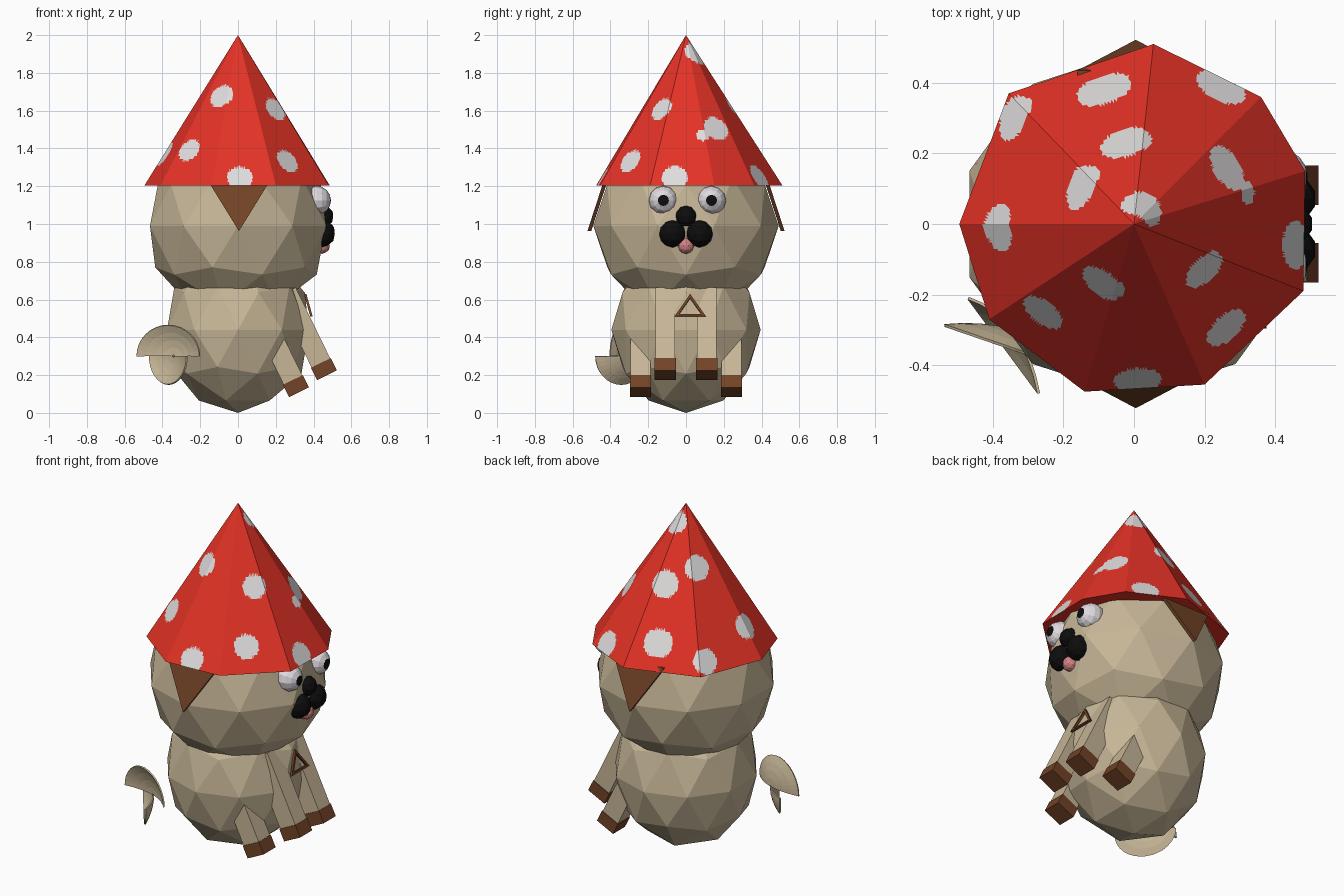
import bpy, bmesh, math
from mathutils import Vector, Matrix

if "Cube" in bpy.data.objects:
    bpy.data.objects.remove(bpy.data.objects["Cube"])


def material(name, rgb):
    m = bpy.data.materials.new(name)
    m.diffuse_color = (*rgb, 1)
    m.use_nodes = True
    m.node_tree.nodes["Principled BSDF"].inputs["Base Color"].default_value = m.diffuse_color
    return m


BEIGE = material("beige fur", (0.57, 0.47, 0.31))
RED = material("red felt", (0.78, 0.032, 0.019))
SPOT = material("pale spot", (0.74, 0.72, 0.72))
BROWN = material("brown", (0.17, 0.056, 0.02))
BLACK = material("black", (0.004, 0.004, 0.004))
WHITE = material("eye white", (0.74, 0.70, 0.74))
PINK = material("pink", (0.66, 0.23, 0.23))


def finish(bm, name, *mats):
    mesh = bpy.data.meshes.new(name)
    bm.to_mesh(mesh)
    bm.free()
    for m in mats:
        mesh.materials.append(m)
    ob = bpy.data.objects.new(name, mesh)
    bpy.context.collection.objects.link(ob)
    return ob


def ball(name, loc, size, mat):
    bm = bmesh.new()
    bmesh.ops.create_icosphere(bm, subdivisions=2, radius=1)
    bmesh.ops.transform(bm, matrix=Matrix.LocRotScale(Vector(loc), None, Vector(size)), verts=bm.verts)
    return finish(bm, name, mat)


def prism(name, pts, offset, mat):
    """Flat polygon given thickness along an offset vector."""
    bm = bmesh.new()
    f = bm.faces.new([bm.verts.new(p) for p in pts])
    g = bmesh.ops.extrude_face_region(bm, geom=[f], use_keep_orig=True)
    bmesh.ops.translate(bm, vec=offset, verts=[v for v in g["geom"] if isinstance(v, bmesh.types.BMVert)])
    bmesh.ops.recalc_face_normals(bm, faces=bm.faces)
    return finish(bm, name, mat)


# Body and head
ball("body", (0, 0, 0.44), (0.395, 0.395, 0.44), BEIGE)
ball("head", (0, 0, 0.99), (0.49, 0.49, 0.49), BEIGE)

# Pointed hat: irregular nine-sided cone, finely cut so the spots are faces
rim = [(-0.495, 0), (-0.41, -0.27), (-0.14, -0.475), (0.2, -0.455), (0.48, -0.19),
       (0.485, 0.15), (0.36, 0.36), (0.055, 0.51), (-0.355, 0.37)]
bm = bmesh.new()
tip = bm.verts.new((0, 0, 2))
base = [bm.verts.new((x, y, 1.205)) for x, y in rim]
for i in range(9):
    bm.faces.new((tip, base[i], base[(i + 1) % 9]))
bmesh.ops.subdivide_edges(bm, edges=bm.edges[:], cuts=45, use_grid_fill=True)
spots = [(-0.08, 0.38, 0.08), (0.25, 0.39, 0.075), (-0.34, 0.3, 0.07), (-0.02, 0.23, 0.075),
         (-0.15, 0.11, 0.07), (0.03, 0.05, 0.065), (0.265, 0.16, 0.07), (0.325, 0.09, 0.035),
         (-0.39, -0.01, 0.07), (-0.26, -0.25, 0.065), (-0.09, -0.17, 0.067), (0.2, -0.13, 0.065),
         (0.26, -0.295, 0.067), (0.01, -0.44, 0.067), (0.46, -0.06, 0.07)]
centres = [(f, f.calc_center_median()) for f in bm.faces]
for x, y, r in spots:
    mid = min((c for _, c in centres), key=lambda c: (c.x - x) ** 2 + (c.y - y) ** 2)
    for f, c in centres:
        if (c - mid).length < r:
            f.material_index = 1
bmesh.ops.holes_fill(bm, edges=[e for e in bm.edges if e.is_boundary], sides=0)
bmesh.ops.recalc_face_normals(bm, faces=bm.faces)
finish(bm, "hat", RED, SPOT)

# Eyes with the pupil as the polar cap
for side, y in (("right", -0.12), ("left", 0.135)):
    bm = bmesh.new()
    bmesh.ops.create_uvsphere(bm, u_segments=12, v_segments=8, radius=0.077)
    for f in bm.faces:
        f.material_index = int(f.calc_center_median().z > 0.0715)
    bmesh.ops.transform(bm, matrix=Matrix.Translation((0.415, y, 1.125)) @ Matrix.Rotation(math.pi / 2, 4, 'Y'),
                        verts=bm.verts)
    finish(bm, side + "_eye", WHITE, BLACK)

# Muzzle
ball("nose", (0.45, 0, 1.04), (0.057, 0.057, 0.057), BLACK)
ball("right_cheek", (0.443, -0.072, 0.95), (0.073, 0.073, 0.075), BLACK)
ball("left_cheek", (0.443, 0.072, 0.95), (0.073, 0.073, 0.075), BLACK)
ball("tongue", (0.445, 0, 0.885), (0.043, 0.043, 0.043), PINK)

for side, s in (("right", -1), ("left", 1)):
    # Floppy ears hanging from under the hat
    prism(side + "_ear", [(-0.16, 0.435 * s, 1.23), (0.17, 0.435 * s, 1.23), (0.005, 0.522 * s, 0.962)],
          (0, -0.02 * s, 0), BROWN)

    # Arms and legs: tilted boxes with brown paws
    for part, x, y, z, length in (("arm", 0.44, 0.11, 0.262, 0.42), ("leg", 0.292, 0.24, 0.172, 0.25)):
        tilt = Matrix.Translation((x, y * s, z)) @ Matrix.Rotation(math.radians(-26), 4, 'Y')
        for name, low, high, width, mat in (("", 0, length, 0.105, BEIGE), ("_paw", -0.07, 0.003, 0.112, BROWN)):
            bm = bmesh.new()
            bmesh.ops.create_cube(bm, size=1)
            box = Matrix.LocRotScale(Vector((0, 0, (low + high) / 2)), None, Vector((width + 0.005, width, high - low)))
            bmesh.ops.transform(bm, matrix=tilt @ box, verts=bm.verts)
            finish(bm, side + "_" + part + name, mat)

# Triangular outline on the chest
corners = [Vector((0.395, -0.06, 0.512)), Vector((0.395, 0.105, 0.512)), Vector((0.362, 0.022, 0.63))]
centre = sum(corners, Vector()) / 3
inner = [centre + (c - centre) * 0.72 for c in corners]
for i in range(3):
    j = (i + 1) % 3
    prism("chest_trim_%d" % (i + 1), [corners[i], corners[j], inner[j], inner[i]], (-0.012, 0, -0.003), BROWN)

# Curled tail: two dished half discs, twisted against each other
out = Vector((-0.6, -0.8, 0))
hub = Vector((-0.34, -0.305, 0.3))
for name, along, s, r in (("upper", (0.335, -0.115, 0), 1, 0.165), ("lower", (0.2, -0.27, 0), -1, 0.15)):
    bm = bmesh.new()
    h = Vector(along) / 2
    rows = []
    for k in range(5):
        q = 0.04 + 0.96 * k / 4
        rows.append([bm.verts.new(hub + q * (h * math.cos(a) + Vector((0, 0, s * r * math.sin(a)))) + out * 0.05 * q * q)
                     for a in (math.pi * i / 16 for i in range(17))])
    for a, b in zip(rows, rows[1:]):
        for i in range(16):
            bm.faces.new((a[i], a[i + 1], b[i + 1], b[i]))
    ob = finish(bm, "tail_" + name, BEIGE)
    mod = ob.modifiers.new("thickness", 'SOLIDIFY')
    mod.thickness = 0.008
    mod.offset = 0
